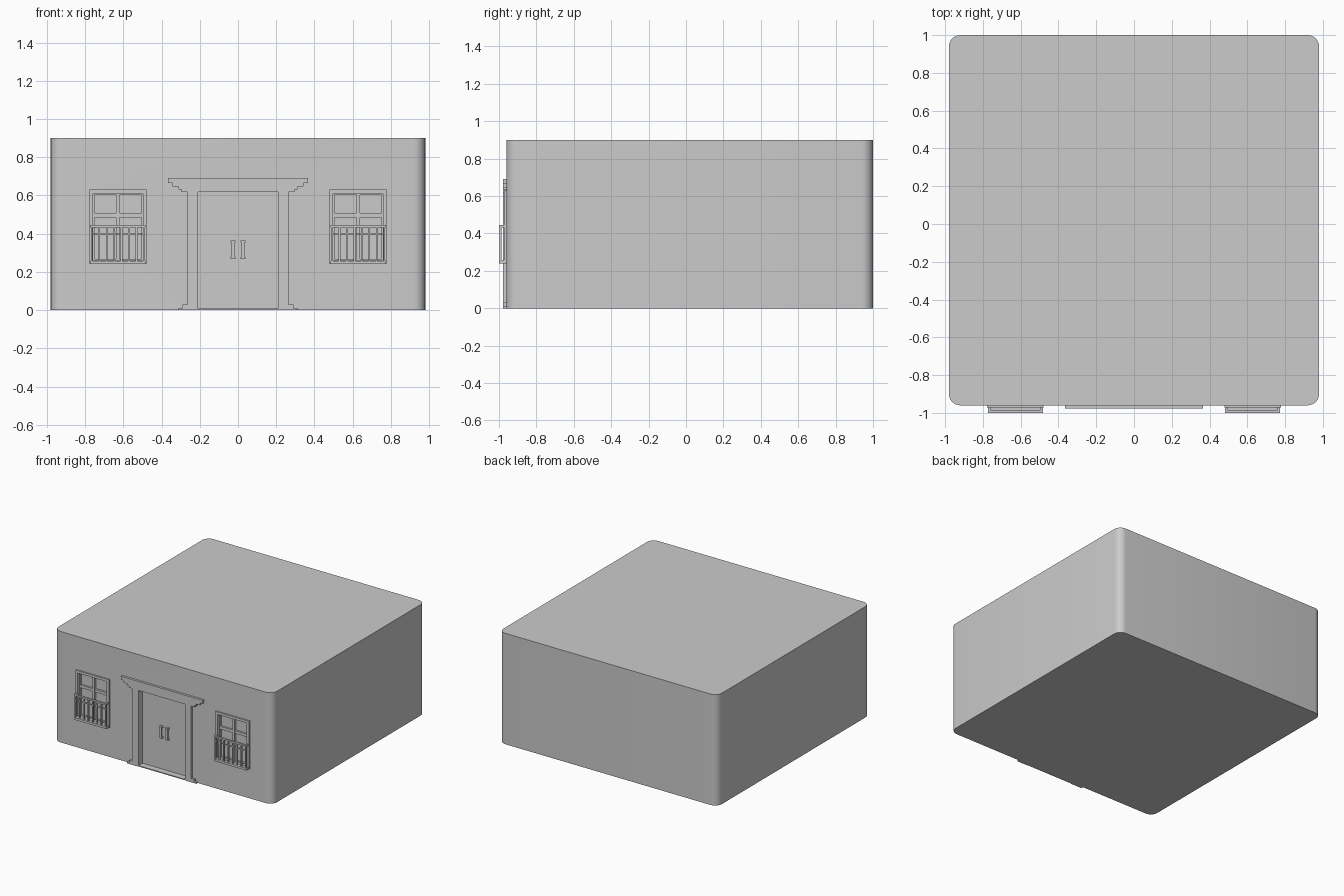
import bpy, bmesh

if "Cube" in bpy.data.objects:
    bpy.data.objects.remove(bpy.data.objects["Cube"])

WALL = -0.96   # y of the front wall


def finish(name, bm):
    bmesh.ops.recalc_face_normals(bm, faces=bm.faces)
    me = bpy.data.meshes.new(name)
    bm.to_mesh(me)
    bm.free()
    ob = bpy.data.objects.new(name, me)
    bpy.context.collection.objects.link(ob)
    return ob


def add_box(bm, x0, x1, y0, y1, z0, z1):
    verts = bmesh.ops.create_cube(bm, size=1)["verts"]
    for v in verts:
        v.co.x = x1 if v.co.x > 0 else x0
        v.co.y = y1 if v.co.y > 0 else y0
        v.co.z = z1 if v.co.z > 0 else z0
    return verts


def boxes(name, items):
    bm = bmesh.new()
    for b in items:
        add_box(bm, *b)
    return finish(name, bm)


def prism(name, pts, y0, y1):
    bm = bmesh.new()
    face = bm.faces.new([bm.verts.new((x, y0, z)) for x, z in pts])
    ext = bmesh.ops.extrude_face_region(bm, geom=[face])["geom"]
    for v in ext:
        if isinstance(v, bmesh.types.BMVert):
            v.co.y = y1
    return finish(name, bm)


def ring(x0, x1, z0, z1, w, y0, y1):
    # four bars forming a rectangular frame
    return [(x0, x1, y0, y1, z1 - w, z1), (x0, x1, y0, y1, z0, z0 + w),
            (x0, x0 + w, y0, y1, z0 + w, z1 - w), (x1 - w, x1, y0, y1, z0 + w, z1 - w)]


# building block with rounded vertical corners
bm = bmesh.new()
add_box(bm, -0.98, 0.98, WALL, 1.0, 0, 0.9)
upright = [e for e in bm.edges if abs(e.verts[0].co.z - e.verts[1].co.z) > 0.5]
bmesh.ops.bevel(bm, geom=upright, offset=0.06, segments=6, profile=0.5, affect='EDGES')
body = finish("building_block", bm)

# door and window recesses
cuts = [(-0.21, 0.21, -1.1, -0.925, 0.008, 0.62)]
for s in (-1, 1):
    cuts.append((s * 0.628 - 0.13, s * 0.628 + 0.13, -1.1, -0.935, 0.26, 0.61))
cutter = boxes("recess_cutter", cuts)
cutter.hide_render = True
mod = body.modifiers.new("recesses", 'BOOLEAN')
mod.object = cutter
mod.operation = 'DIFFERENCE'
mod.solver = 'EXACT'
bpy.context.view_layer.objects.active = body
body.select_set(True)
bpy.ops.object.modifier_apply(modifier=mod.name)
bpy.data.objects.remove(cutter)
bpy.ops.object.shade_smooth_by_angle(angle=0.6)

# stepped door surround
half = [(0.21, 0), (0.31, 0), (0.31, 0.012), (0.29, 0.012), (0.29, 0.03), (0.265, 0.03),
        (0.265, 0.618), (0.295, 0.618), (0.295, 0.632), (0.31, 0.632), (0.31, 0.646),
        (0.342, 0.646), (0.342, 0.664), (0.366, 0.664), (0.366, 0.692)]
outline = half + [(-x, z) for x, z in reversed(half)]
# close the opening along its inner edge
outline += [(-0.21, 0.618), (0.21, 0.618)]
prism("door_surround", outline, -0.978, WALL + 0.002)

# door leaf and thin lining
boxes("door_leaf", [(-0.204, 0.204, -0.932, -0.92, 0.012, 0.614)])
boxes("door_threshold", [(-0.21, 0.21, -0.975, -0.93, 0, 0.008)])

# pull handles
for s, side in ((-1, "left"), (1, "right")):
    x = s * 0.027
    boxes(side + "_door_handle", [
        (x - 0.008, x + 0.008, -0.956, -0.944, 0.27, 0.362),
        (x - 0.013, x + 0.013, -0.95, -0.93, 0.268, 0.278),
        (x - 0.013, x + 0.013, -0.95, -0.93, 0.354, 0.364)])

# windows with railings
for s, side in ((-1, "left"), (1, "right")):
    c = s * 0.628
    boxes(side + "_window_frame", ring(c - 0.15, c + 0.15, 0.24, 0.63, 0.02, -0.972, -0.93))
    sash = []
    for t in (-1, 1):
        m = c + t * 0.066
        sash += ring(m - 0.064, m + 0.064, 0.26, 0.61, 0.007, -0.95, -0.934)
        sash.append((m - 0.057, m + 0.057, -0.95, -0.934, 0.485, 0.508))
    boxes(side + "_window_sashes", sash)
    boxes(side + "_window_mullion", [(c - 0.009, c + 0.009, -0.956, -0.934, 0.26, 0.61)])
    rail = [(c - 0.145, c + 0.145, -1.0, -0.972, 0.24, 0.258),
            (c - 0.145, c + 0.145, -1.0, -0.985, 0.433, 0.445),
            (c - 0.135, c + 0.135, -0.996, -0.988, 0.395, 0.402)]
    for t in (-1, 1):
        e = c + t * 0.139
        rail.append((e - 0.006, e + 0.006, -0.985, -0.965, 0.433, 0.445))
    for i in range(8):
        p = c - 0.137 + i * 0.274 / 7
        rail.append((p - 0.005, p + 0.005, -0.997, -0.987, 0.258, 0.433))
    boxes(side + "_window_railing", rail)
